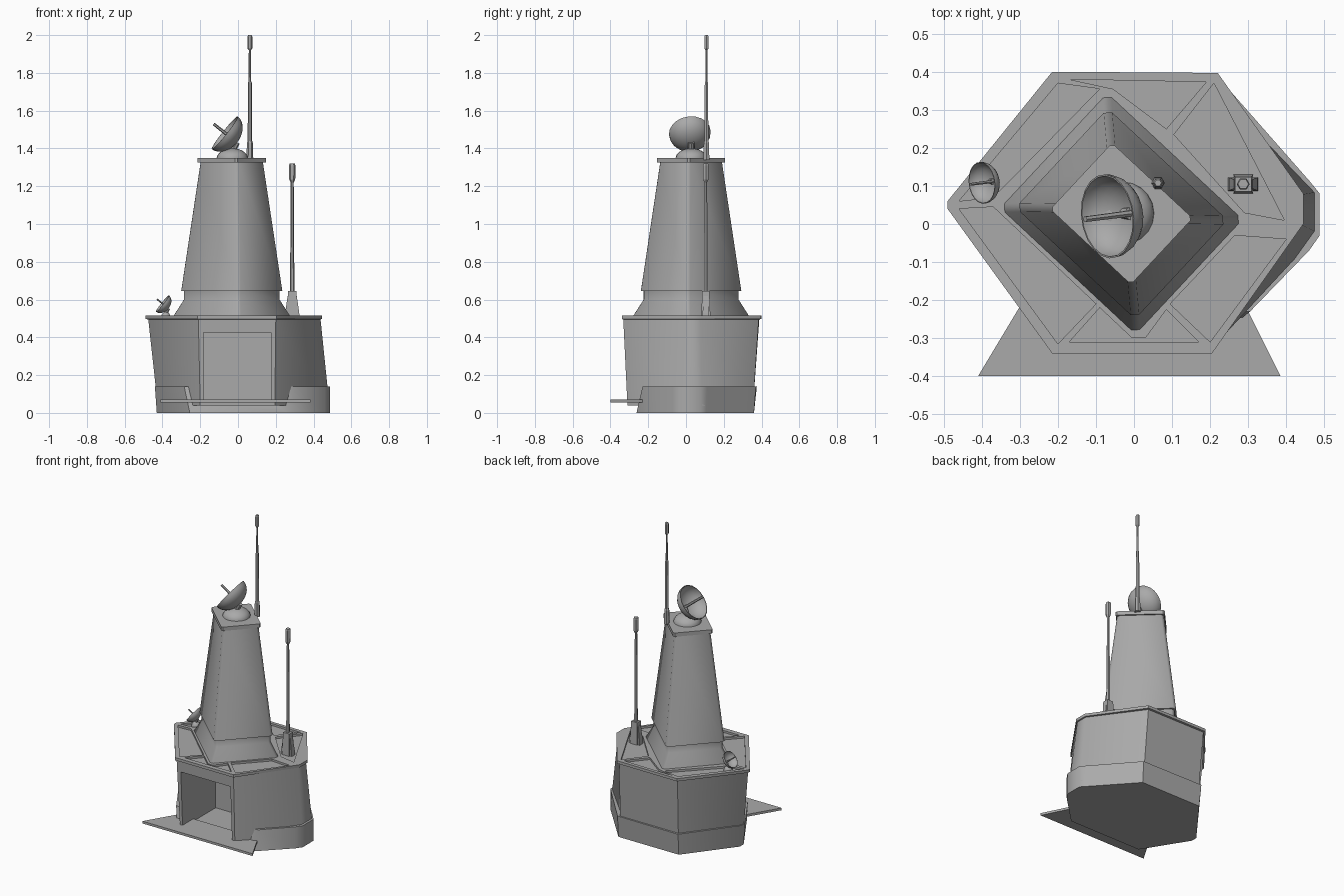
import bpy, bmesh, math
from mathutils import Vector

if "Cube" in bpy.data.objects:
    bpy.data.objects.remove(bpy.data.objects["Cube"])

steel = bpy.data.materials.new("dark_grey")
steel.diffuse_color = (.4, .4, .4, 1)
steel.use_nodes = True
steel.node_tree.nodes["Principled BSDF"].inputs["Base Color"].default_value = steel.diffuse_color


def finish(name, bm, smooth=None):
    bmesh.ops.remove_doubles(bm, verts=bm.verts, dist=1e-5)
    bmesh.ops.recalc_face_normals(bm, faces=bm.faces)
    mesh = bpy.data.meshes.new(name)
    bm.to_mesh(mesh)
    bm.free()
    mesh.materials.append(steel)
    ob = bpy.data.objects.new(name, mesh)
    bpy.context.collection.objects.link(ob)
    if smooth:
        shade(ob, smooth)
    return ob


def shade(ob, angle):
    bpy.ops.object.select_all(action='DESELECT')
    ob.select_set(True)
    bpy.context.view_layer.objects.active = ob
    bpy.ops.object.shade_smooth_by_angle(angle=math.radians(angle))


def add_loft(bm, rings):
    """rings: list of (outline, z); all outlines have the same point count."""
    loops = [[bm.verts.new((x, y, z)) for x, y in pts] for pts, z in rings]
    for a, b in zip(loops, loops[1:]):
        for i in range(len(a)):
            j = (i + 1) % len(a)
            bm.faces.new((a[i], a[j], b[j], b[i]))
    bm.faces.new(loops[0][::-1])
    bm.faces.new(loops[-1])


def loft(name, rings, smooth=None):
    bm = bmesh.new()
    add_loft(bm, rings)
    return finish(name, bm, smooth)


def lathe(name, profile, segs, loc, axis=(0, 0, 1), smooth=None):
    """Revolve (radius, height) points; ends on the axis close the shape."""
    bm = bmesh.new()
    vs = [bm.verts.new((r, 0, h)) for r, h in profile]
    es = [bm.edges.new(p) for p in zip(vs, vs[1:])]
    bmesh.ops.spin(bm, geom=vs + es, cent=(0, 0, 0), axis=(0, 0, 1),
                   angle=math.tau, steps=segs, use_merge=True)
    rot = Vector((0, 0, 1)).rotation_difference(Vector(axis)).to_matrix()
    bmesh.ops.rotate(bm, verts=bm.verts, cent=(0, 0, 0), matrix=rot)
    bmesh.ops.translate(bm, verts=bm.verts, vec=loc)
    return finish(name, bm, smooth)


def cut(ob, cutter):
    mod = ob.modifiers.new("cut", 'BOOLEAN')
    mod.operation, mod.solver, mod.object = 'DIFFERENCE', 'EXACT', cutter
    bpy.context.view_layer.objects.active = ob
    bpy.ops.object.modifier_apply(modifier=mod.name)


# hexagonal hull with overhanging deck rim
low = [(-.425, .055), (-.195, .355), (.225, .355), (.484, .085),
       (.484, -.025), (.195, -.31), (-.2, -.31), (-.425, .02)]
top = [(-.475, .06), (-.21, .388), (.212, .385), (.437, .077),
       (.437, .0), (.2, -.332), (-.21, -.332), (-.475, .038)]
rim = [(-.49, .06), (-.215, .4), (.22, .397), (.445, .08),
       (.445, .0), (.205, -.34), (-.215, -.34), (-.49, .04)]
hull = loft("hull", [(low, .04), (top, .495), (rim, .497), (rim, .515)])

# base skirt, open at the front
skirt_top = [(-.44, .06), (-.205, .375), (.235, .37), (.462, .112), (.488, .08),
             (.488, -.03), (.46, -.07), (.305, -.23), (-.285, -.23), (-.44, .02)]
skirt_low = [(-.43, .06), (-.2, .36), (.235, .36), (.462, .108), (.488, .08),
             (.488, -.03), (.46, -.07), (.265, -.262), (-.255, -.262), (-.43, .02)]
skirt = loft("base_skirt", [(skirt_low, 0), (skirt_top, .14)])

# recessed deck panels, cut between the ribs
panels = [
    [(-.46, .06), (-.2, .37), (-.09, .355), (-.37, .07)],
    [(-.17, .38), (.19, .373), (.085, .25), (-.055, .355)],
    [(.21, .37), (.395, .01), (.29, .03), (.105, .235)],
    [(.4, -.04), (.2, -.31), (.095, -.21), (.265, -.03)],
    [(.17, -.31), (-.17, -.31), (-.09, -.22), (-.005, -.3), (.03, -.3), (.085, -.225)],
    [(-.2, -.315), (-.46, .04), (-.37, .045), (-.1, -.21)],
]
bm = bmesh.new()
for p in panels:
    add_loft(bm, [(p, .502), (p, .56)])
panel_cutter = finish("panel_cutter", bm)

# doorway
door = [(-.182, -.5), (.175, -.5), (.175, .03), (-.182, .03)]
door_cutter = loft("door_cutter", [(door, .055), (door, .425)])
cut(hull, panel_cutter)
cut(hull, door_cutter)
cut(skirt, door_cutter)
for c in (panel_cutter, door_cutter):
    bpy.data.objects.remove(c)
shade(hull, 48)
shade(skirt, 48)

# entry ramp
ramp = [(-.41, -.4), (.385, -.4), (.285, -.2), (-.29, -.2)]
loft("entry_ramp", [(ramp, .056), (ramp, .071)])


# tower: diagonal rectangle with chamfered corners
def diag(u, v, c=.016):
    pts = []
    for su, sv in ((1, 1), (-1, 1), (-1, -1), (1, -1)):
        pair = [(su * u, sv * (v - c)), (su * (u - c), sv * v)]
        pts += pair if su == sv else pair[::-1]
    ca, sa = math.cos(math.radians(47)), math.sin(math.radians(47))
    return [(-.033 + a * ca + b * sa, .027 + a * sa - b * ca) for a, b in pts]


loft("tower_foot", [(diag(.206, .243), .49), (diag(.206, .243), .515),
                    (diag(.168, .204), .6), (diag(.168, .204), .65)], 48)
loft("tower", [(diag(.178, .215), .645), (diag(.109, .138), 1.33)], 48)
loft("tower_cap", [(diag(.119, .145, .009), 1.325), (diag(.119, .145, .009), 1.35)])


# satellite dishes on dome mounts
def dish(prefix, centre, s, dome, dome_r, dome_h):
    axis = Vector((-.78, -.1, .62)).normalized()
    c = Vector(centre)
    R, d = .111 * s, .083 * s
    n = 7
    steps = [math.pi / 2 * i / n for i in range(n + 1)]
    outer = [(R * math.sin(t), -d * math.cos(t)) for t in steps]
    inner = [(R * .96 * math.sin(t), -d * .94 * math.cos(t)) for t in steps[::-1]]
    lathe(prefix + "_bowl", outer + inner, 20, c, axis, 40)
    lathe(prefix + "_feed", [(0, -d * .95), (.009 * s, -d * .95), (.008 * s, .075 * s),
                             (0, .075 * s)], 6, c, axis)
    r = dome_r
    lathe(prefix + "_dome", [(r * math.cos(t), dome_h * math.sin(t))
                             for t in steps[:-1]] + [(0, dome_h)], 20, dome, smooth=40)
    # neck joining dome to bowl
    foot = Vector(dome) + Vector((0, 0, dome_h * .8))
    reach = (c - axis * d * .97) - foot
    lathe(prefix + "_neck", [(0, 0), (.018 * s, 0), (.018 * s, reach.length),
                             (0, reach.length)], 8, foot, reach)


dish("tower_dish", (-.07, .02, 1.483), 1, (-.03, .028, 1.348), .083, .052)
dish("deck_dish", (-.4, .108, .579), .5, (-.382, .112, .495), .028, .04)

# tall tower mast
lathe("tower_mast", [(0, 1.34), (.018, 1.34), (.016, 1.43), (.012, 1.44), (.01, 1.75),
                     (.007, 1.755), (.006, 1.92), (.013, 1.93), (.013, 1.99),
                     (.009, 2.0), (0, 2.0)], 6, (.063, .108, 0))

# deck antenna on a tapered stepped foot
ax, ay = .287, .105


def box(hx, hy):
    return [(ax + sx * hx, ay + sy * hy) for sx, sy in ((-1, -1), (1, -1), (1, 1), (-1, 1))]


loft("antenna_foot", [(box(.026, .025), .495), (box(.022, .019), .645)])
loft("antenna_fins", [(box(.04, .018), .495), (box(.037, .017), .53), (box(.024, .012), .62)])
lathe("deck_antenna", [(0, .63), (.012, .63), (.01, .9), (.008, 1.22), (.016, 1.235),
                       (.017, 1.31), (.014, 1.32), (0, 1.32)], 6, (ax, ay, 0))
